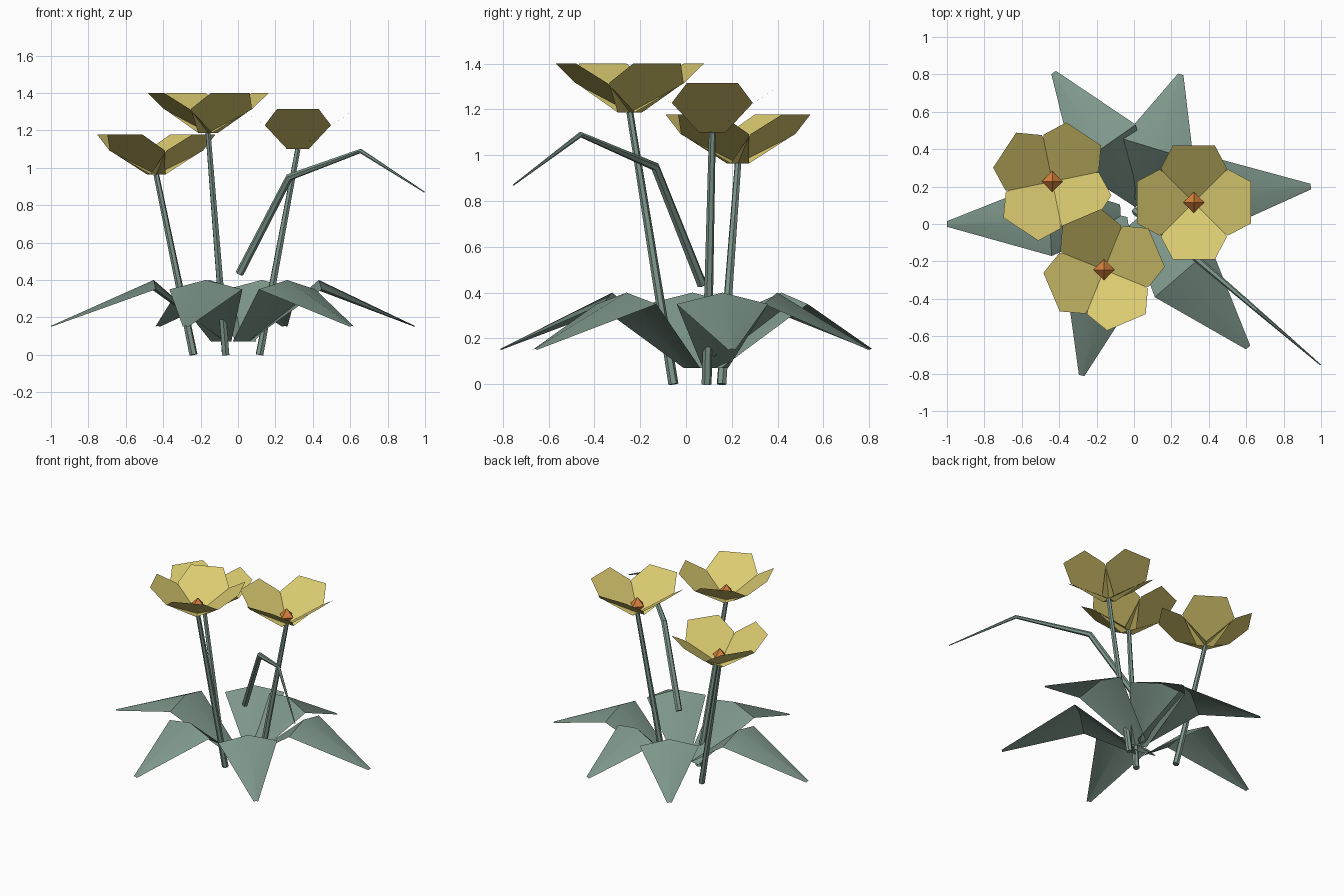
import bpy, math
from mathutils import Vector

if "Cube" in bpy.data.objects:
    bpy.data.objects.remove(bpy.data.objects["Cube"])


def material(name, srgb):
    m = bpy.data.materials.new(name)
    lin = [((c / 255 + 0.055) / 1.055) ** 2.4 for c in srgb]
    m.diffuse_color = (*lin, 1)
    m.use_nodes = True
    m.node_tree.nodes["Principled BSDF"].inputs["Base Color"].default_value = m.diffuse_color
    return m


GREEN = material("sage_green", (126, 151, 139))
YELLOW = material("petal_yellow", (218, 202, 112))
ORANGE = material("center_orange", (212, 128, 60))


def build(name, verts, faces, mat, smooth=False):
    me = bpy.data.meshes.new(name)
    me.from_pydata(verts, [], faces)
    me.materials.append(mat)
    ob = bpy.data.objects.new(name, me)
    bpy.context.collection.objects.link(ob)
    if smooth:
        bpy.ops.object.select_all(action='DESELECT')
        ob.select_set(True)
        bpy.context.view_layer.objects.active = ob
        bpy.ops.object.shade_smooth_by_angle(angle=math.radians(35))
    return ob


def tube(name, path, radii, sides=6):
    """Tapered tube swept along a path."""
    pts = [Vector(p) for p in path]
    n = len(pts)
    verts, faces = [], []
    for i, p in enumerate(pts):
        d = (pts[min(i + 1, n - 1)] - pts[max(i - 1, 0)]).normalized()
        u = Vector((-d.y, d.x, 0)).normalized()
        v = d.cross(u)
        for k in range(sides):
            a = math.tau * k / sides
            verts.append(p + radii[i] * (math.cos(a) * u + math.sin(a) * v))
    for i in range(n - 1):
        for k in range(sides):
            a, b = i * sides + k, i * sides + (k + 1) % sides
            faces.append((a, b, b + sides, a + sides))
    faces.append(tuple(reversed(range(sides))))
    faces.append(tuple(range((n - 1) * sides, n * sides)))
    return build(name, verts, faces, GREEN, True)


def flower(i, foot, head, turn):
    """Stem, four flat hexagonal petals in a cup, and a faceted center."""
    tube(f"stem_{i}", [foot, head], [0.022, 0.015])
    verts, faces = [], []
    outline = [(-.058, 0, 0), (.058, 0, 0), (.177, .183, .128),
               (.112, .305, .214), (-.112, .305, .214), (-.177, .183, .128)]
    for q in range(4):
        a = math.radians(turn + 90 * q)
        c, s = math.cos(a), math.sin(a)
        faces.append(tuple(range(len(verts), len(verts) + 6)))
        verts += [(head[0] + x * c - y * s, head[1] + x * s + y * c, head[2] + z)
                  for x, y, z in outline]
    build(f"petals_{i}", verts, faces, YELLOW)
    r, o = 0.056, Vector(head) + Vector((0, 0, 0.06))
    ring = [o + Vector(d) * r for d in
            ((1, 0, 0), (0, 1, 0), (-1, 0, 0), (0, -1, 0), (0, 0, 1), (0, 0, -1))]
    build(f"flower_center_{i}", ring,
          [f for k in range(4) for f in ((k, (k + 1) % 4, 4), ((k + 1) % 4, k, 5))], ORANGE)


def leaf(i, tip, angle, outer, inner):
    """Arched leaf: narrow base, wide raised fold, drooping pointed tip."""
    a = math.radians(angle)
    d = Vector((math.cos(a), math.sin(a), 0))
    s = Vector((-d.y, d.x, 0))
    t = Vector((tip[0], tip[1], 0))
    rows = [(outer + inner, .055, .07, .07), (outer, .20, .40, .35), (0, .015, .155, .15)]
    verts, faces = [], []
    for back, half, zc, ze in rows:
        p = t - d * back
        for w, z in ((-half, ze), (0, zc), (half, ze)):
            verts.append(p + s * w + Vector((0, 0, z)))
    for r in range(2):
        for k in range(2):
            b = r * 3 + k
            faces.append((b, b + 3, b + 4, b + 1))
    build(f"leaf_{i}", verts, faces, GREEN, True)


# Flowers
flower(1, (.115, .09, 0), (.32, .115, 1.10), 0)
flower(2, (-.066, -.055, 0), (-.16, -.245, 1.187), 23)
flower(3, (-.238, .155, 0), (-.437, .227, .964), -33.4)

# Bent bare stalk
tube("bent_stalk", [(.008, .07, .435), (.275, -.135, .95), (.655, -.46, 1.09),
                    (.997, -.753, .87)], [.022, .02, .012, .003])

# Leaves
leaf(1, (-1.0, 0), 183, .55, .38)
leaf(2, (-.43, .81), 125, .48, .36)
leaf(3, (.25, .80), 73, .42, .32)
leaf(4, (.945, .20), 4.6, .515, .38)
leaf(5, (.61, -.66), -49, .53, .38)
leaf(6, (-.28, -.81), -102.5, .50, .38)
